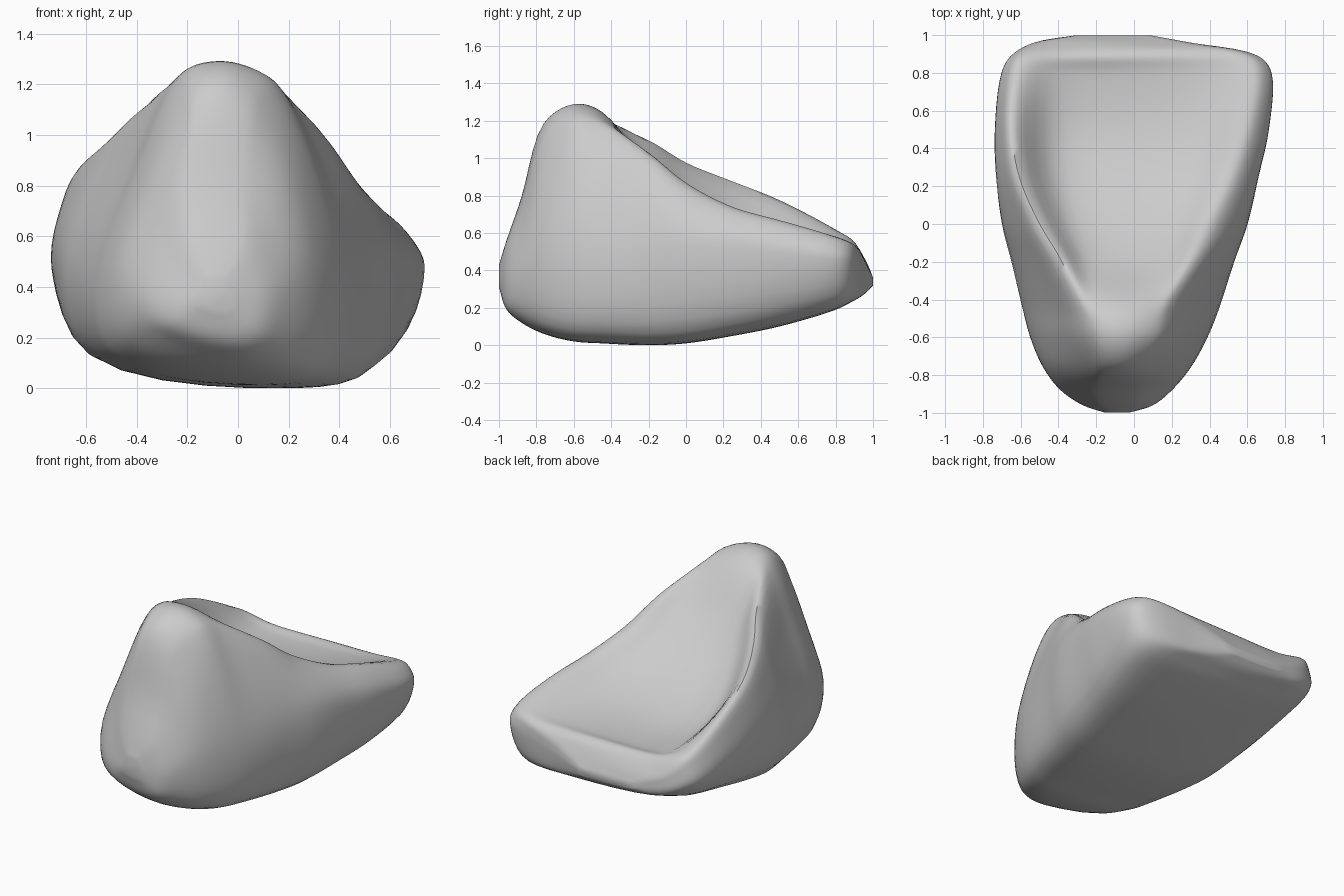
import bpy
import bmesh
from mathutils import Vector

cube = bpy.data.objects.get("Cube")
if cube:
    bpy.data.objects.remove(cube, do_unlink=True)

# Stations from front to back:
# y, left x, right x, left rim x, z, hollow z, right rim x, z, base z
STATIONS = [
    (-1.0, -.15, -.03, -.12, .42, .43, -.06, .42, .31),
    (-.96, -.27, .10, -.18, .53, .56, .02, .53, .19),
    (-.88, -.39, .2, -.22, .74, .79, .05, .73, .12),
    (-.76, -.48, .3, -.23, 1.06, 1.19, .1, 1.05, .06),
    (-.6, -.55, .39, -.26, 1.18, 1.29, .16, 1.18, .02),
    (-.45, -.59, .45, -.28, 1.19, 1.25, .18, 1.17, .01),
    (-.2, -.65, .53, -.38, 1.1, .95, .3, 1.03, 0),
    (0, -.7, .6, -.5, .98, .77, .39, .87, .01),
    (.25, -.73, .66, -.61, .88, .62, .51, .74, .05),
    (.5, -.735, .715, -.65, .78, .54, .59, .67, .1),
    (.8, -.7, .73, -.63, .62, .52, .64, .58, .19),
    (.89, -.65, .66, -.6, .56, .53, .6, .54, .235),
    (.96, -.53, .3, -.5, .45, .45, .26, .44, .28),
    (1.0, -.3, .08, -.28, .36, .36, .06, .36, .32),
]
STEPS = 5


def lerp(a, b, t):
    return a + (b - a) * t


def curve_point(a, b, c, d, t):
    """Point between b and c on a smooth curve that does not overshoot."""
    ab, bc, cd = [max((q - p).length, .001) ** .5
                  for p, q in ((a, b), (b, c), (c, d))]
    tan_b = ((b - a) / ab - (c - a) / (ab + bc) + (c - b) / bc) * bc
    tan_c = ((c - b) / bc - (d - b) / (bc + cd) + (d - c) / cd) * bc
    fade = t * t * (3 - 2 * t)
    return (b.lerp(c, fade) + tan_b * (t * (1 - t) ** 2)
            - tan_c * (t * t * (1 - t)))


def section(y, xl, xr, lx, lz, hollow, rx, rz, base):
    """Control ring: rounded base, flanks, two rims and the hollow between.

    The flanks lean in at the front and stand fuller towards the back."""
    width = xr - xl
    tall = min(1, (lz - base) / .6)
    back = max(0, min(1, (y + .5) / .8))
    wide_l = lerp(base, min(lz, .95), lerp(.4, .54, back))
    wide_r = lerp(base, min(rz, .9), lerp(.45, .7, back))
    lean_l = lerp(.55, .3, back)
    lean_r = lerp(.42, .3, back)
    ring = [
        (xl + width * .075, base + lerp(.11, .14, back) * tall),
        (xl, wide_l),
        (lerp(xl, lx, lean_l), lerp(wide_l, lz, .6)),
        (lx, lz),
        (lerp(lx, rx, .18), lerp(hollow, lz, lerp(.22, .08, back))),
        (lerp(lx, rx, .5), hollow),
        (lerp(lx, rx, .82), lerp(hollow, rz, .4)),
        (rx, rz),
        (lerp(xr, rx, lean_r), lerp(wide_r, rz, .6)),
        (xr, wide_r),
        (xr - width * .065, base + .06 * tall),
        (lerp(xl, xr, .7), base),
    ]
    return [Vector((x, y, z)) for x, z in ring]


def smooth_ring(ring):
    n = len(ring)
    return [curve_point(ring[i - 1], ring[i], ring[(i + 1) % n],
                        ring[(i + 2) % n], s / STEPS)
            for i in range(n) for s in range(STEPS)]


def beyond(end, inner):
    """Ring continued one step past an end of the stone."""
    return [p * 2 - q for p, q in zip(end, inner)]


def smooth_loft(rings):
    """Fill in extra rings along the length of the stone."""
    padded = [beyond(rings[0], rings[1]), *rings, beyond(rings[-1], rings[-2])]
    result = []
    for group in zip(padded, padded[1:], padded[2:], padded[3:]):
        for s in range(STEPS):
            result.append([curve_point(*pts, s / STEPS) for pts in zip(*group)])
    return result + [rings[-1]]


# Stone body
rings = smooth_loft([smooth_ring(section(*row)) for row in STATIONS])
bm = bmesh.new()
loops = [[bm.verts.new(p) for p in ring] for ring in rings]
for near, far in zip(loops, loops[1:]):
    for i in range(len(near)):
        bm.faces.new((near[i - 1], near[i], far[i], far[i - 1]))

# Blunt front and back ends
bm.faces.new(loops[0])
bm.faces.new(loops[-1])
bmesh.ops.recalc_face_normals(bm, faces=bm.faces)

# Wear the surface slightly smooth
for _ in range(2):
    bmesh.ops.smooth_vert(bm, verts=bm.verts, factor=.3,
                          use_axis_x=True, use_axis_y=True, use_axis_z=True)

mesh = bpy.data.meshes.new("stone_body")
bm.to_mesh(mesh)
bm.free()
stone = bpy.data.objects.new("stone_body", mesh)
bpy.context.collection.objects.link(stone)

# Plain grey stone colour
grey = bpy.data.materials.new("stone_grey")
grey.use_nodes = True
colour = (.6, .6, .6, 1)
grey.diffuse_color = colour
for node in grey.node_tree.nodes:
    if node.type == "BSDF_PRINCIPLED":
        node.inputs["Base Color"].default_value = colour
mesh.materials.append(grey)

bpy.ops.object.select_all(action="DESELECT")
stone.select_set(True)
bpy.context.view_layer.objects.active = stone
bpy.ops.object.shade_smooth_by_angle(angle=.9)
